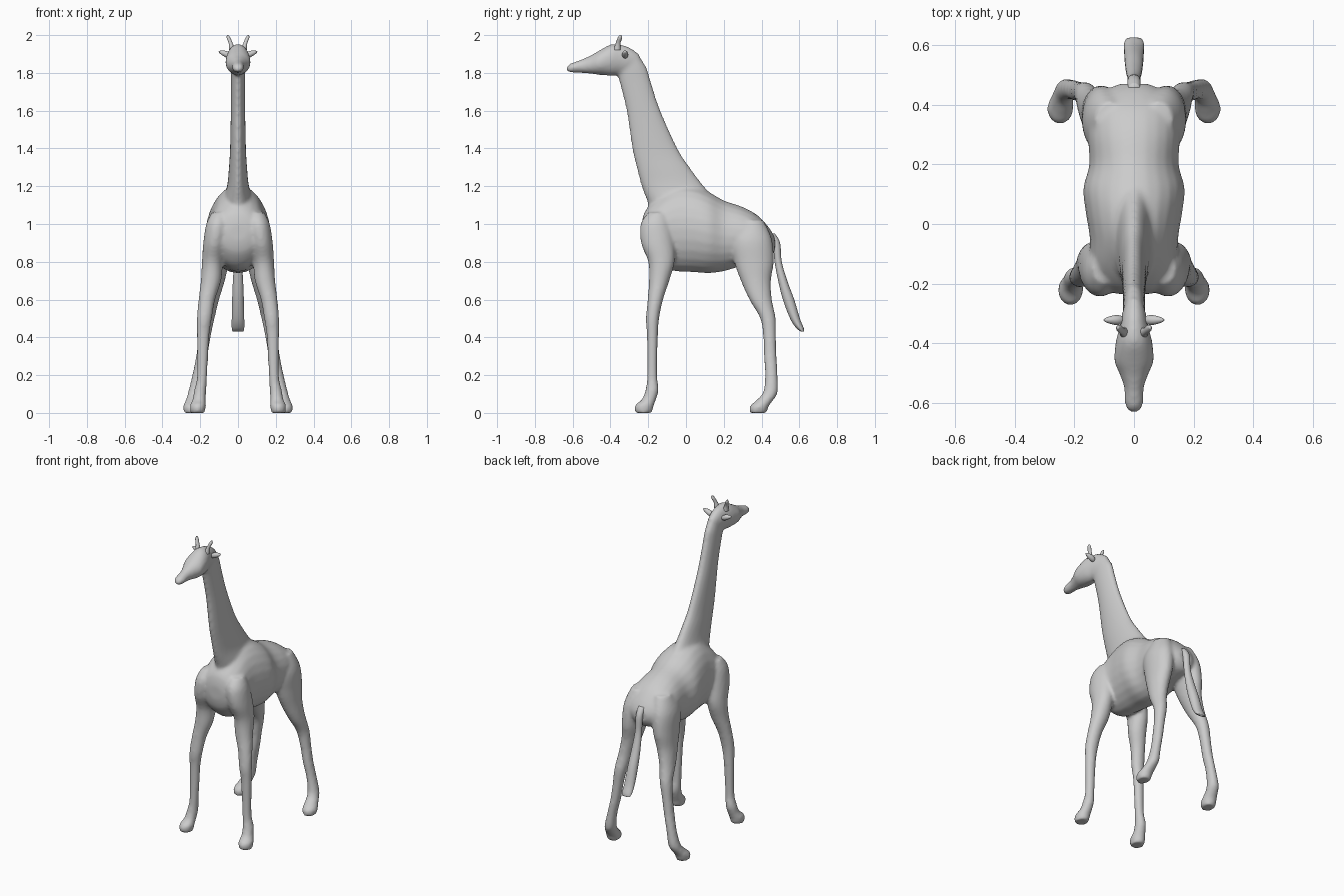
import bpy, bmesh, math
from mathutils import Vector

cube = bpy.data.objects.get("Cube")
if cube:
    bpy.data.objects.remove(cube, do_unlink=True)

grey = bpy.data.materials.new("warm_grey")
grey.use_nodes = True
colour = (0.6, 0.6, 0.6, 1)
grey.diffuse_color = colour
grey.node_tree.nodes["Principled BSDF"].inputs["Base Color"].default_value = colour


def smooth_rows(rows, steps=5):
    """Catmull-Rom interpolation between the given sections."""
    rows = [Vector(r) for r in rows]
    out = []
    for i in range(len(rows) - 1):
        a, b, c, d = rows[max(i - 1, 0)], rows[i], rows[i + 1], rows[min(i + 2, len(rows) - 1)]
        for s in range(steps):
            t = s / steps
            out.append(b + (c - a) * (t / 2) + (a * 2 - b * 5 + c * 4 - d) * (t * t / 2)
                       + (b * 3 - a - c * 3 + d) * (t ** 3 / 2))
    return out + [rows[-1]]


def loft(bm, rows, upright=False, sides=24):
    """Skin elliptical sections (x, y, z, half width, half depth).
    Upright sections stand across y, the others lie flat across z."""
    rings = []
    for x, y, z, rx, rd in smooth_rows(rows):
        ring = []
        for k in range(sides):
            a = math.tau * k / sides
            u, v = rx * math.cos(a), rd * math.sin(a)
            ring.append(bm.verts.new((x + u, y, z + v) if upright else (x + u, y + v, z)))
        rings.append(ring)
    faces = [bm.faces.new((p[k - 1], p[k], q[k], q[k - 1]))
             for p, q in zip(rings, rings[1:]) for k in range(sides)]
    faces += [bm.faces.new(rings[0]), bm.faces.new(rings[-1])]
    bmesh.ops.recalc_face_normals(bm, faces=faces)


def mirrored(rows, side):
    return [(side * x, *rest) for x, *rest in rows]


def finish(name, bm):
    mesh = bpy.data.meshes.new(name)
    bm.to_mesh(mesh)
    bm.free()
    mesh.materials.append(grey)
    mesh.shade_smooth()
    obj = bpy.data.objects.new(name, mesh)
    bpy.context.collection.objects.link(obj)
    return obj


# Torso: y, bottom, top, half width
torso = [(-.235, .91, 1.0, .05), (-.215, .84, 1.07, .11), (-.15, .77, 1.14, .145),
         (-.05, .75, 1.2, .148), (.04, .745, 1.2, .162), (.12, .74, 1.17, .17),
         (.2, .75, 1.125, .15), (.3, .78, 1.09, .155), (.38, .8, 1.045, .15),
         (.44, .82, .98, .105), (.47, .86, .93, .05)]
# Neck: z, front, back, half width
neck = [(1.0, -.19, .18, .08), (1.1, -.2, .18, .085), (1.2, -.235, .095, .058),
        (1.3, -.262, .02, .048), (1.4, -.285, -.045, .042), (1.6, -.315, -.135, .038),
        (1.75, -.352, -.185, .037), (1.83, -.375, -.21, .037), (1.9, -.36, -.255, .033)]
# Head: y, bottom, top, half width
head = [(-.63, 1.81, 1.832, .014), (-.61, 1.802, 1.85, .03), (-.55, 1.8, 1.872, .033),
        (-.5, 1.795, 1.895, .05), (-.46, 1.79, 1.918, .066), (-.4, 1.785, 1.95, .062),
        (-.35, 1.79, 1.95, .05), (-.3, 1.8, 1.935, .04), (-.25, 1.83, 1.9, .025)]
front_leg = [(.1, -.15, 1.06, .04, .05), (.108, -.16, 1.0, .06, .08), (.122, -.15, .9, .062, .088),
             (.135, -.13, .8, .056, .07), (.143, -.142, .7, .054, .054),
             (.165, -.162, .6, .044, .041), (.178, -.177, .5, .04, .035),
             (.185, -.178, .4, .033, .029), (.19, -.179, .2, .027, .027),
             (.2, -.18, .12, .032, .035), (.206, -.197, .07, .035, .038),
             (.212, -.22, .04, .042, .05), (.214, -.225, 0, .038, .045)]
hind_leg = [(.08, .35, 1.02, .05, .06), (.1, .345, .92, .07, .11), (.112, .36, .8, .064, .105),
            (.125, .37, .7, .055, .08), (.145, .395, .6, .045, .06),
            (.162, .434, .5, .038, .041), (.177, .443, .4, .032, .034),
            (.192, .446, .3, .03, .034), (.213, .452, .2, .029, .033),
            (.23, .447, .11, .034, .039), (.24, .415, .065, .038, .045),
            (.247, .388, .035, .044, .05), (.248, .383, 0, .038, .045)]

# Body, neck, head and legs fused into one continuous skin
bm = bmesh.new()
for part in (torso, head):
    loft(bm, [(0, y, (lo + hi) / 2, w, (hi - lo) / 2) for y, lo, hi, w in part], upright=True)
loft(bm, [(0, (f + b) / 2, z, w, (b - f) / 2) for z, f, b, w in neck])
for side in (-1, 1):
    loft(bm, mirrored(front_leg, side))
    loft(bm, mirrored(hind_leg, side))
body = finish("body", bm)
remesh = body.modifiers.new("fuse", 'REMESH')
remesh.mode = 'VOXEL'
remesh.voxel_size = 0.01
remesh.use_smooth_shade = True
relax = body.modifiers.new("relax", 'SMOOTH')
relax.factor = 0.5
relax.iterations = 6

# Tail with a flattened tuft
bm = bmesh.new()
loft(bm, [(0, .45, .95, .02, .02), (0, .478, .9, .022, .02), (0, .488, .8, .021, .019),
          (0, .512, .7, .027, .024), (0, .543, .6, .031, .03), (0, .577, .5, .033, .026),
          (0, .603, .45, .033, .02), (0, .618, .43, .028, .008)])
finish("tail", bm)

# Horns and ears
for side, label in ((1, "left"), (-1, "right")):
    bm = bmesh.new()
    loft(bm, mirrored([(.03, -.365, 1.92, .018, .02), (.038, -.36, 1.955, .011, .013),
                       (.05, -.35, 1.985, .01, .012), (.054, -.347, 2.0, .004, .005)], side), sides=12)
    finish(label + "_horn", bm)

    bm = bmesh.new()
    bmesh.ops.create_uvsphere(bm, u_segments=16, v_segments=10, radius=1)
    for v in bm.verts:
        x, y, z = v.co
        taper = 1 - .3 * x
        v.co = (side * (.066 + .036 * x), -.322 + .016 * y * taper, 1.9 + .012 * x + .017 * z * taper)
    bmesh.ops.recalc_face_normals(bm, faces=bm.faces)
    finish(label + "_ear", bm)
